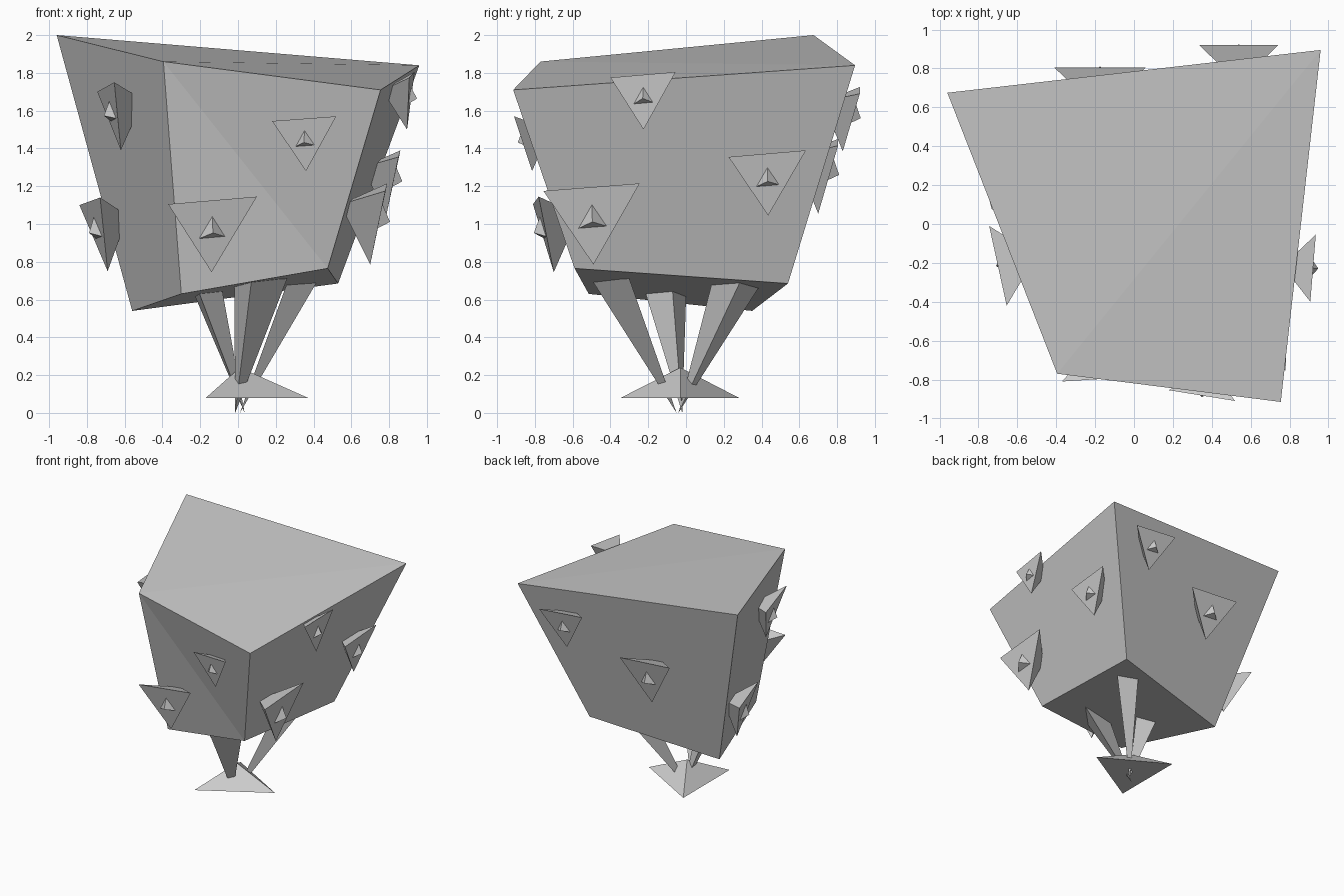
import bpy, bmesh
from mathutils import Vector

if "Cube" in bpy.data.objects:
    bpy.data.objects.remove(bpy.data.objects["Cube"])


def add_mesh(name, verts, faces):
    bm = bmesh.new()
    vs = [bm.verts.new(v) for v in verts]
    for f in faces:
        bm.faces.new([vs[i] for i in f])
    bmesh.ops.recalc_face_normals(bm, faces=bm.faces[:])
    me = bpy.data.meshes.new(name)
    bm.to_mesh(me)
    bm.free()
    ob = bpy.data.objects.new(name, me)
    bpy.context.collection.objects.link(ob)
    return ob


def tetra(name, base, tip):
    return add_mesh(name, [*base, tip], [(0, 1, 2), (0, 1, 3), (1, 2, 3), (2, 0, 3)])


# Lopsided block body: four top corners, then four bottom corners
top = [(-.96, .675, 2), (.96, .895, 1.84), (.755, -.915, 1.71), (-.395, -.77, 1.86)]
bottom = [(-.56, .35, .54), (.53, .54, .685), (.475, -.59, .765), (-.30, -.515, .63)]
add_mesh("body", top + bottom, [
    (0, 1, 3), (1, 2, 3),            # top
    (3, 2, 6), (3, 6, 7),            # front
    (1, 2, 6, 5), (0, 1, 5, 4), (0, 3, 7, 4), (4, 5, 6, 7)])

# Wall studs: outer triangle (left, right, lower corner seen from outside)
studs = {
    "front_lower": [(-.37, -.81, 1.105), (.10, -.78, 1.145), (-.14, -.70, .745)],
    "front_upper": [(.18, -.855, 1.545), (.52, -.91, 1.57), (.36, -.815, 1.28)],
    "right_lower": [(.78, -.755, 1.175), (.79, -.245, 1.215), (.70, -.49, .785)],
    "right_middle": [(.85, .225, 1.355), (.86, .635, 1.39), (.785, .435, 1.045)],
    "right_upper": [(.907, -.40, 1.775), (.935, -.055, 1.805), (.895, -.225, 1.50)],
    "left_upper": [(-.745, -.01, 1.70), (-.655, -.42, 1.75), (-.62, -.19, 1.39)],
    "left_lower": [(-.84, .48, 1.10), (-.73, .07, 1.14), (-.69, .30, .75)],
    "back_upper": [(.74, .92, 1.69), (.335, .92, 1.725), (.54, .83, 1.385)],
    "back_lower": [(.06, .805, 1.415), (-.41, .805, 1.45), (-.17, .70, 1.055)],
}
for name, pts in studs.items():
    a, b, c = map(Vector, pts)
    mid = (a + b + c) / 3
    width = (b - a).length
    out = (c - a).cross(b - a).normalized()
    # the outward side is the one facing away from the body axis
    if out.dot(Vector((mid.x, mid.y, 0))) < 0:
        out = -out
    tetra(name + "_stud", (a, b, c), mid - out * width * .43)
    # small spike in the middle of the stud
    centre = mid + (c - mid) * .13
    spike = [centre - (p - mid) * .29 for p in (a, b, c)]
    tetra(name + "_spike", spike, centre + out * width * .11)

# Three tapering struts, points down, wide ends sunk into the body
struts = {
    "front": ([(-.02, -.32, .68), (.07, -.49, .69), (.26, -.30, .71)], (-.015, -.05, 0)),
    "left": ([(-.22, 0, .60), (-.20, -.21, .62), (-.08, -.07, .63)], (.035, -.02, 0)),
    "back": ([(.25, .13, .66), (.41, .28, .68), (.27, .37, .64)], (.01, -.04, 0)),
}
for name, (pts, tip) in struts.items():
    tip = Vector(tip)
    tetra(name + "_strut", [tip + (Vector(p) - tip) * 1.05 for p in pts], tip)

# Low three-sided foot
tetra("foot", [(.37, -.03, .08), (-.17, -.345, .08), (-.17, .28, .08)], (.01, -.03, .24))
